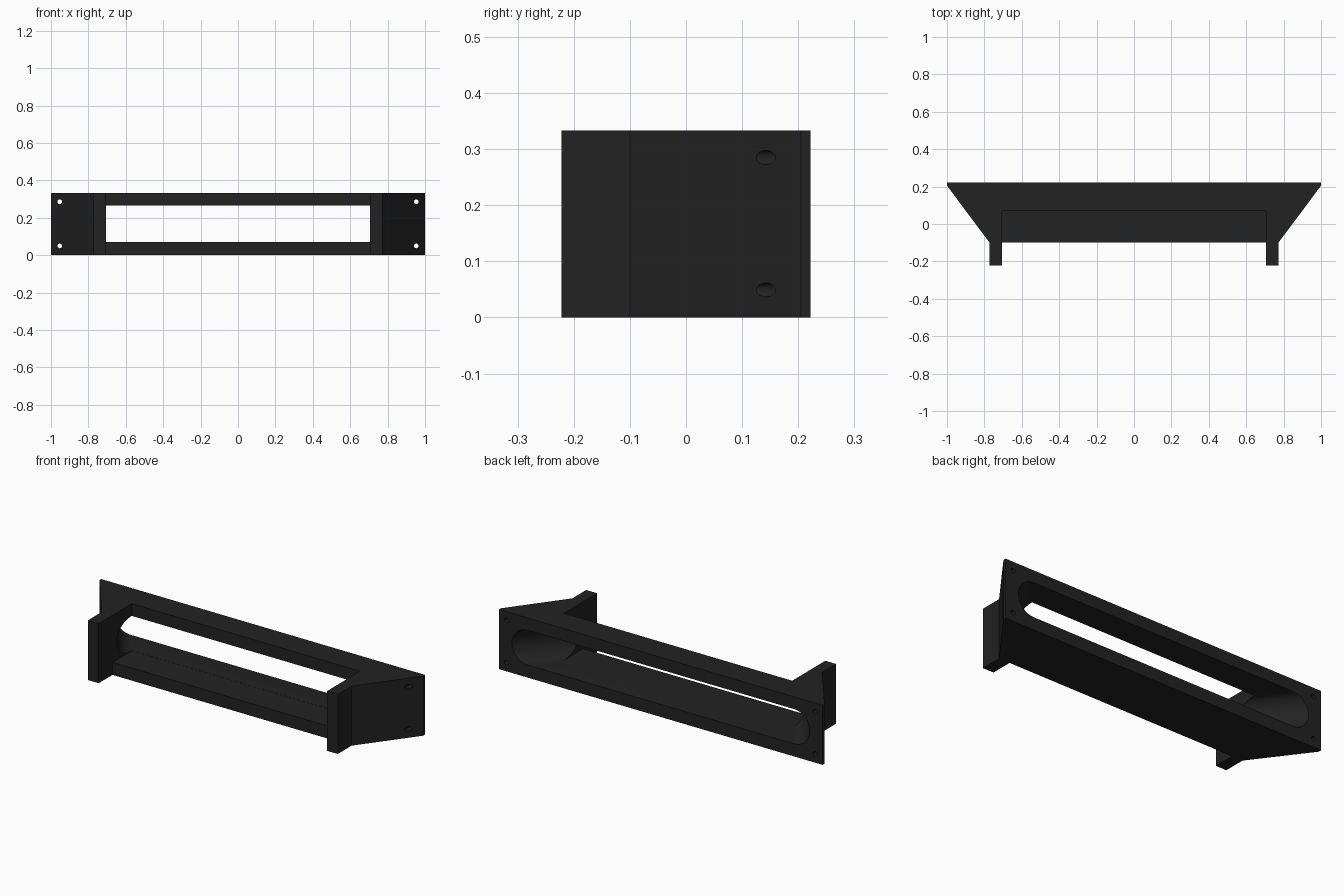
import bpy, bmesh, math
from mathutils import Vector

if "Cube" in bpy.data.objects:
    bpy.data.objects.remove(bpy.data.objects["Cube"])

H = 0.333            # overall height
BACK, FRONT = 0.222, -0.10
MID = H / 2 + 0.001  # slot centre height

mat = bpy.data.materials.new("matte black")
mat.diffuse_color = (0.016, 0.016, 0.016, 1)
mat.use_nodes = True
mat.node_tree.nodes["Principled BSDF"].inputs["Base Color"].default_value = mat.diffuse_color


def loft(name, ring_a, ring_b):
    """Closed solid between two matching rings of points."""
    bm = bmesh.new()
    a = [bm.verts.new(p) for p in ring_a]
    b = [bm.verts.new(p) for p in ring_b]
    n = len(a)
    bm.faces.new(a)
    bm.faces.new(b[::-1])
    for i in range(n):
        j = (i + 1) % n
        bm.faces.new((a[j], a[i], b[i], b[j]))
    bmesh.ops.recalc_face_normals(bm, faces=bm.faces)
    me = bpy.data.meshes.new(name)
    bm.to_mesh(me)
    bm.free()
    ob = bpy.data.objects.new(name, me)
    bpy.context.collection.objects.link(ob)
    me.materials.append(mat)
    return ob


def prism(name, outline, z0, z1):
    return loft(name, [(x, y, z0) for x, y in outline], [(x, y, z1) for x, y in outline])


def stadium(y, half_width, r, seg=20):
    """Long rounded slot outline in the XZ plane at depth y."""
    c = half_width - r
    pts = []
    for side, start in ((1, -90), (-1, 90)):
        for i in range(seg + 1):
            t = math.radians(start + 180 * i / seg)
            pts.append((side * c + r * math.cos(t), y, MID + r * math.sin(t)))
    return pts


def circle(x, y, z, r, seg=24):
    return [(x + r * math.cos(math.tau * i / seg), y, z + r * math.sin(math.tau * i / seg))
            for i in range(seg)]


# Tapered body with the two front legs, as one plan outline
half = [(0.705, FRONT), (0.705, -0.222), (0.772, -0.222), (0.772, FRONT),
        (1.0, 0.205), (1.0, BACK)]
outline = half + [(-x, y) for x, y in reversed(half)]
body = prism("vent_bracket", outline, 0, H)

# Notch that opens the top and front between the legs
cutters = [prism("notch_cutter",
                 [(-0.705, -0.3), (0.705, -0.3), (0.705, 0.07), (-0.705, 0.07)], 0.07, 0.45)]

# Rounded slot, narrowing towards the front parallel to the outer sides
slope = 0.228 / 0.305
def slot_half(y):
    return 0.92 - (BACK - y) * slope
y0, y1 = BACK + 0.02, FRONT - 0.01
cutters.append(loft("slot_cutter", stadium(y0, slot_half(y0), 0.097),
                    stadium(y1, slot_half(y1), 0.097)))

# Four screw holes
for x in (-0.953, 0.953):
    for z in (0.049, 0.285):
        cutters.append(loft("screw_hole_cutter", circle(x, 0.0, z, 0.0125),
                            circle(x, 0.3, z, 0.0125)))

# Cut everything out, then drop the cutters
bpy.ops.object.select_all(action='DESELECT')
bpy.context.view_layer.objects.active = body
body.select_set(True)
for c in cutters:
    c.hide_render = True
    m = body.modifiers.new("cut", 'BOOLEAN')
    m.operation = 'DIFFERENCE'
    m.solver = 'EXACT'
    m.object = c
    bpy.ops.object.modifier_apply(modifier=m.name)
for c in cutters:
    bpy.data.objects.remove(c, do_unlink=True)

bpy.ops.object.shade_smooth_by_angle(angle=math.radians(25))
